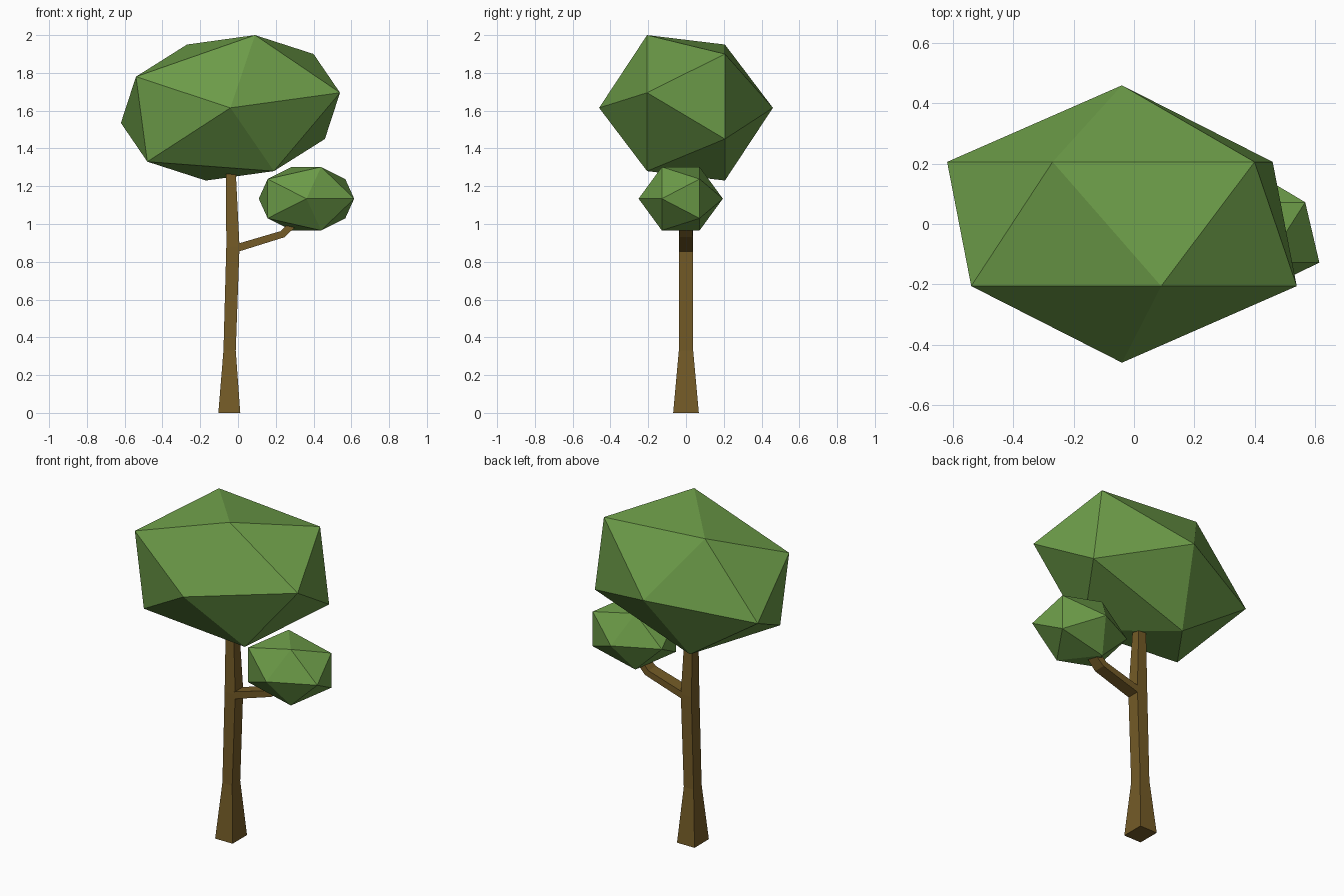
import bpy, bmesh
from mathutils import Vector

if "Cube" in bpy.data.objects:
    bpy.data.objects.remove(bpy.data.objects["Cube"])


def material(name, rgb):
    m = bpy.data.materials.new(name)
    m.diffuse_color = (*rgb, 1)
    m.use_nodes = True
    m.node_tree.nodes["Principled BSDF"].inputs["Base Color"].default_value = m.diffuse_color
    return m


GREEN = material("leaf_green", (0.15, 0.33, 0.065))
BROWN = material("bark_brown", (0.175, 0.105, 0.02))


def finish(name, bm, mat):
    bmesh.ops.recalc_face_normals(bm, faces=bm.faces)
    me = bpy.data.meshes.new(name)
    bm.to_mesh(me)
    bm.free()
    me.materials.append(mat)
    ob = bpy.data.objects.new(name, me)
    bpy.context.collection.objects.link(ob)


def crown(name, centre, pole, ring_y, ring):
    """Stretched icosahedron: front half given, back half mirrored through the centre."""
    c = Vector(centre)
    bm = bmesh.new()
    half = [Vector((0, -pole, 0))] + [Vector((x - c.x, -ring_y, z - c.z)) for x, z in ring]
    for p in half:
        bm.verts.new(c + p)
        bm.verts.new(c - p)
    bmesh.ops.convex_hull(bm, input=bm.verts)
    finish(name, bm, GREEN)


def loft(name, sections):
    """Four-sided limb from sections: two xz end points and half depth in y."""
    bm = bmesh.new()
    rings = []
    for (x0, z0), (x1, z1), d in sections:
        rings.append([bm.verts.new(p) for p in
                      ((x0, -d, z0), (x1, -d, z1), (x1, d, z1), (x0, d, z0))])
    for a, b in zip(rings, rings[1:]):
        for i in range(4):
            j = (i + 1) % 4
            bm.faces.new((a[i], a[j], b[j], b[i]))
    bm.faces.new(rings[0])
    bm.faces.new(rings[-1])
    finish(name, bm, BROWN)


# Foliage
crown("large_crown", (-0.04, 0, 1.615), 0.46, 0.206,
      [(0.09, 2.0), (-0.54, 1.78), (-0.48, 1.33), (0.19, 1.28), (0.54, 1.695)])
crown("small_crown", (0.3625, -0.028, 1.134), 0.223, 0.1,
      [(0.44, 1.302), (0.157, 1.238), (0.157, 1.03), (0.44, 0.966), (0.615, 1.134)])

# Trunk with flared foot
loft("trunk", [((-0.104, 0), (0.012, 0), 0.068),
               ((-0.077, 0.33), (-0.012, 0.33), 0.038),
               ((-0.062, 0.88), (0.008, 0.88), 0.038),
               ((-0.063, 1.28), (-0.012, 1.28), 0.026)])

# Bent side branch
loft("branch", [((0.0, 0.853), (0.0, 0.896), 0.038),
                ((0.246, 0.93), (0.225, 0.962), 0.036),
                ((0.33, 1.01), (0.30, 1.035), 0.03)])
